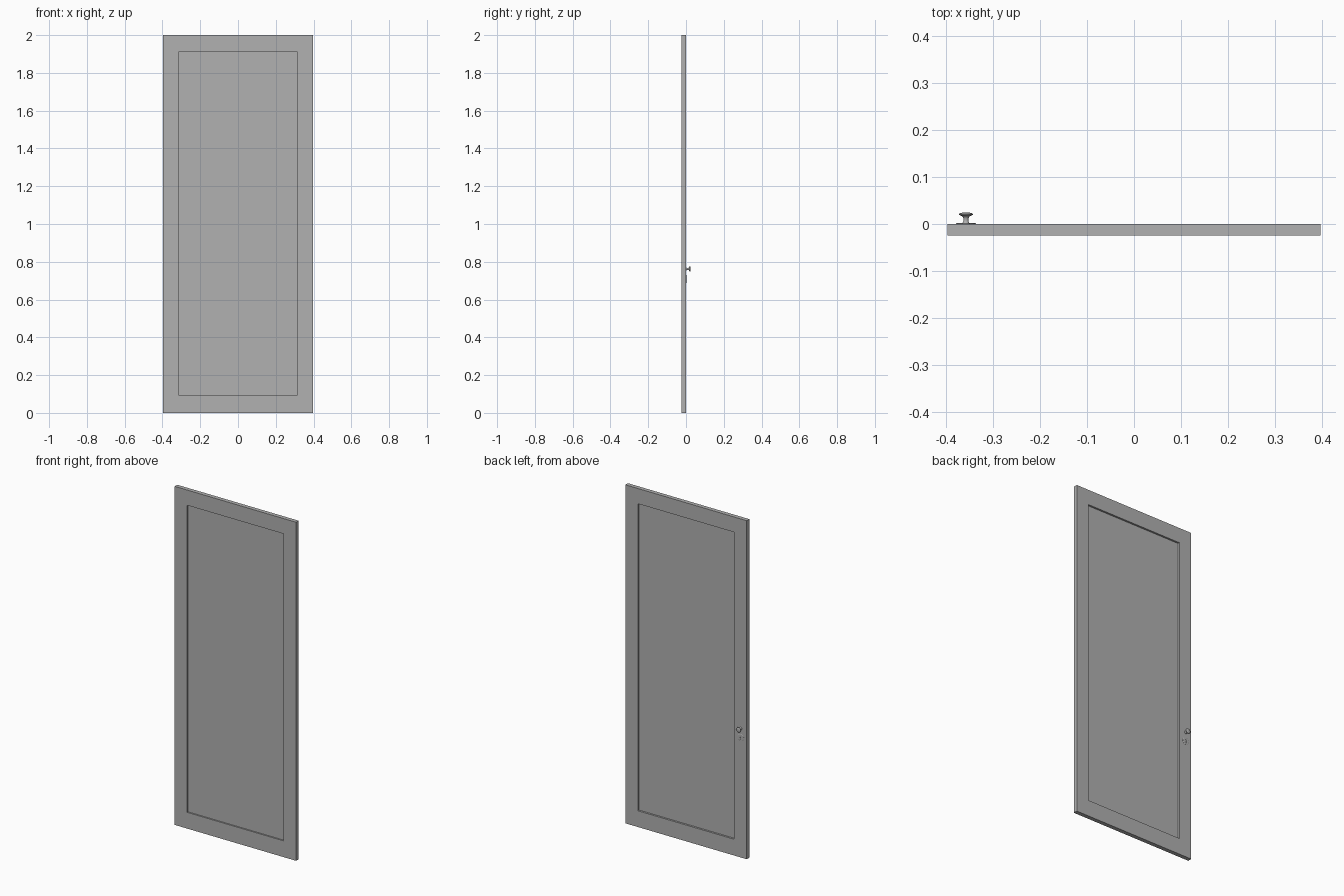
import bpy, bmesh, math
from mathutils import Vector

if "Cube" in bpy.data.objects:
    bpy.data.objects.remove(bpy.data.objects["Cube"])

W, H, T = 0.397, 2.0, 0.0245          # half width, height, thickness
PANEL_X, RAIL_TOP, RAIL_BOTTOM = 0.315, 0.09, 0.096
FRONT_RECESS, BACK_RECESS = 0.008, 0.011
KNOB_X, KNOB_Z, KEY_Z = -0.358, 0.762, 0.709

grey = bpy.data.materials.new("dark_grey")
grey.diffuse_color = (0.44, 0.44, 0.44, 1)
grey.use_nodes = True
grey.node_tree.nodes["Principled BSDF"].inputs["Base Color"].default_value = grey.diffuse_color


def make_object(name, bm):
    bmesh.ops.recalc_face_normals(bm, faces=bm.faces)
    mesh = bpy.data.meshes.new(name)
    bm.to_mesh(mesh)
    bm.free()
    mesh.materials.append(grey)
    obj = bpy.data.objects.new(name, mesh)
    bpy.context.collection.objects.link(obj)
    return obj


def lathe(name, profile, x, z, steps=16):
    """Turn (radius, y) points about an axis running along y."""
    bm = bmesh.new()
    verts = [bm.verts.new((r, y, 0)) for r, y in profile]
    edges = [bm.edges.new(pair) for pair in zip(verts, verts[1:])]
    bmesh.ops.spin(bm, geom=verts + edges, cent=(0, 0, 0), axis=(0, 1, 0),
                   angle=math.tau, steps=steps)
    bmesh.ops.remove_doubles(bm, verts=bm.verts, dist=1e-5)
    obj = make_object(name, bm)
    obj.location = (x, 0, z)
    return obj


def smooth(obj, degrees):
    bpy.ops.object.select_all(action='DESELECT')
    obj.select_set(True)
    bpy.context.view_layer.objects.active = obj
    bpy.ops.object.shade_smooth_by_angle(angle=math.radians(degrees))


# Door slab with a recessed panel on the front and the back
bm = bmesh.new()
bmesh.ops.create_cube(bm, size=1)
for v in bm.verts:
    v.co = Vector((v.co.x * 2 * W, (v.co.y - 0.5) * T, (v.co.z + 0.5) * H))
bm.normal_update()
for face in [f for f in bm.faces if abs(f.normal.y) > 0.9]:
    inward = FRONT_RECESS if face.normal.y < 0 else -BACK_RECESS
    bmesh.ops.inset_individual(bm, faces=[face], thickness=0.05)
    for v in face.verts:
        v.co.x = math.copysign(PANEL_X, v.co.x)
        v.co.z = RAIL_BOTTOM if v.co.z < H / 2 else H - RAIL_TOP
    bmesh.ops.inset_individual(bm, faces=[face], thickness=0)
    bmesh.ops.translate(bm, verts=face.verts, vec=(0, inward, 0))
make_object("door_panel", bm)

# Turned knob: foot, waisted stem and flat mushroom head
knob = lathe("door_knob", [
    (0, -0.001), (0.0085, -0.001), (0.0085, 0.0015), (0.0065, 0.003),
    (0.0055, 0.006), (0.0055, 0.012), (0.007, 0.0155), (0.0115, 0.018),
    (0.0145, 0.0195), (0.0150, 0.0212), (0.0135, 0.0228), (0.008, 0.0241),
    (0, 0.0245)], KNOB_X, KNOB_Z)
smooth(knob, 40)

# Thin round keyhole plate
plate = lathe("keyhole_plate", [
    (0, -0.001), (0.021, -0.001), (0.021, 0.001), (0.0195, 0.002),
    (0, 0.002)], KNOB_X, KEY_Z, 24)

# Keyhole: round top with a flared slot, cut through the plate
outline = [(0.0045 * math.cos(a), 0.004 + 0.0045 * math.sin(a))
           for a in (math.radians(-55 + i * 29) for i in range(11))]
outline += [(-0.004, -0.011), (0.004, -0.011)]
bm = bmesh.new()
base = bm.faces.new([bm.verts.new((x, 0.0003, z)) for x, z in outline])
top = bmesh.ops.extrude_face_region(bm, geom=[base], use_keep_orig=True)
bmesh.ops.translate(bm, vec=(0, 0.01, 0),
                    verts=[g for g in top["geom"] if isinstance(g, bmesh.types.BMVert)])
cutter = make_object("keyhole_cutter", bm)
cutter.location = (KNOB_X, 0, KEY_Z)
cutter.hide_render = True
cut = plate.modifiers.new("keyhole", 'BOOLEAN')
cut.operation = 'DIFFERENCE'
cut.object = cutter
